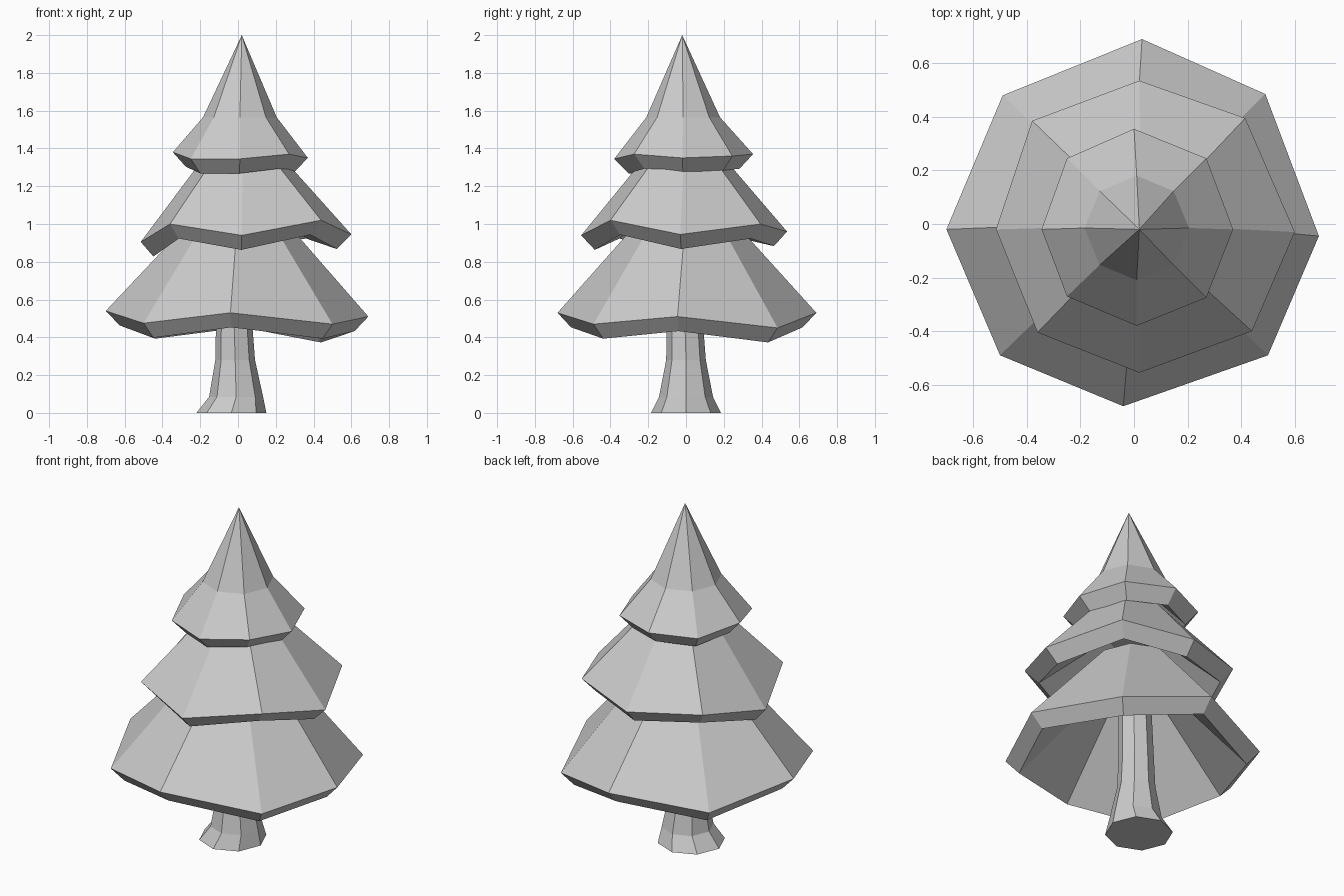
import bpy, bmesh
from math import cos, sin, pi
from mathutils import Vector

if "Cube" in bpy.data.objects:
    bpy.data.objects.remove(bpy.data.objects["Cube"])

N = 8


def ring(cx, cy, z, r):
    return [Vector((cx + r * cos(2 * pi * i / N), cy + r * sin(2 * pi * i / N), z))
            for i in range(N)]


def loft(name, rings, tip=None):
    """Skin a stack of eight-sided rings; close with caps or a pointed tip."""
    bm = bmesh.new()
    loops = [[bm.verts.new(p) for p in r] for r in rings]
    for a, b in zip(loops, loops[1:]):
        for i in range(N):
            j = (i + 1) % N
            bm.faces.new((a[i], a[j], b[j], b[i]))
    bm.faces.new(loops[0][::-1])
    if tip:
        t = bm.verts.new(tip)
        for i in range(N):
            bm.faces.new((loops[-1][i], loops[-1][(i + 1) % N], t))
    else:
        bm.faces.new(loops[-1])
    bmesh.ops.recalc_face_normals(bm, faces=bm.faces)
    me = bpy.data.meshes.new(name)
    bm.to_mesh(me)
    bm.free()
    ob = bpy.data.objects.new(name, me)
    bpy.context.collection.objects.link(ob)
    return ob


def tier(name, rim, shrink, inner, upper, tip=None):
    """Hollow skirt: inner cone, bevelled lower lip, wavy rim, outer cone."""
    rim = [Vector(p) for p in rim]
    lip = [Vector((p.x * shrink, p.y * shrink, p.z - 0.077)) for p in rim]
    loft(name, [ring(*inner), lip, rim, ring(*upper)], tip)


# Trunk with flared foot
loft("trunk", [ring(-0.035, 0, 0, 0.185), ring(-0.01, 0, 0.085, 0.143),
               ring(-0.015, 0, 0.28, 0.105), ring(-0.02, -0.005, 0.45, 0.097),
               ring(0, 0, 1.0, 0.085)])

# Foliage tiers, rim points counter-clockwise from +x
tier("lower_branches",
     [(.69, -.045, .51), (.49, .485, .45), (.03, .69, .53), (-.49, .48, .47),
      (-.70, -.02, .54), (-.50, -.49, .475), (-.04, -.68, .53), (.50, -.49, .47)],
     0.895, (0, 0, 0.93, 0.13), (0, 0, 1.06, 0.21))

tier("middle_branches",
     [(.60, -.03, .945), (.415, .395, 1.00), (.02, .535, .96), (-.38, .385, .99),
      (-.515, -.02, .905), (-.36, -.405, 1.00), (.02, -.555, .94), (.44, -.40, 1.02)],
     0.87, (0.02, 0, 1.20, 0.13), (0.025, -0.01, 1.38, 0.185))

tier("top_branches",
     [(.37, -.02, 1.35), (.27, .245, 1.36), (0, .355, 1.37), (-.25, .245, 1.36),
      (-.345, -.02, 1.38), (-.25, -.27, 1.345), (.01, -.38, 1.345), (.27, -.275, 1.37)],
     0.80, (0.01, -0.01, 1.46, 0.12), (0.01, -0.015, 1.565, 0.195),
     tip=(0.02, -0.02, 2.0))
